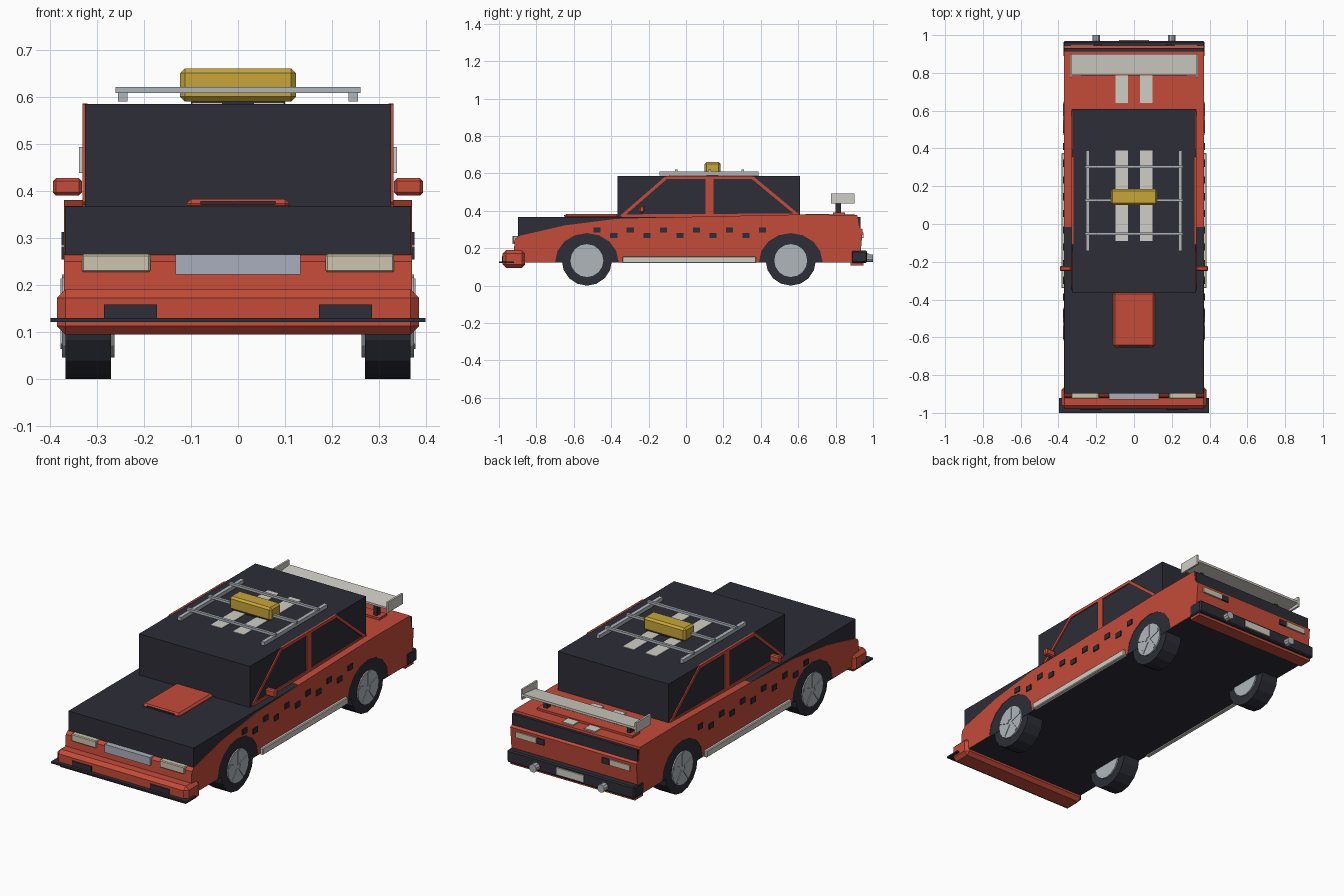
import bpy, bmesh, math
from mathutils import Matrix, Vector

if "Cube" in bpy.data.objects:
    bpy.data.objects.remove(bpy.data.objects["Cube"])


def material(name, r, g, b):
    m = bpy.data.materials.new(name)
    m.use_nodes = True
    m.diffuse_color = (r, g, b, 1)
    m.node_tree.nodes["Principled BSDF"].inputs["Base Color"].default_value = (r, g, b, 1)
    return m


RED = material("paint red", 0.55, 0.07, 0.04)
DARK = material("charcoal", 0.026, 0.027, 0.038)
WHITE = material("off white", 0.63, 0.62, 0.56)
CREAM = material("lamp cream", 0.62, 0.56, 0.43)
GREY = material("light metal", 0.43, 0.47, 0.50)
CHROME = material("grille metal", 0.40, 0.43, 0.51)
GOLD = material("sign gold", 0.58, 0.38, 0.04)


def finish(name, bm, mat):
    bmesh.ops.recalc_face_normals(bm, faces=bm.faces)
    me = bpy.data.meshes.new(name)
    bm.to_mesh(me)
    bm.free()
    me.materials.append(mat)
    ob = bpy.data.objects.new(name, me)
    bpy.context.collection.objects.link(ob)
    return ob


def box(name, mat, x, y, z, bevel=0):
    """Box from (low, high) ranges on each axis."""
    bm = bmesh.new()
    bmesh.ops.create_cube(bm, size=1)
    for v in bm.verts:
        v.co = Vector([(r[0] + r[1]) / 2 + c * (r[1] - r[0]) for c, r in zip(v.co, (x, y, z))])
    if bevel:
        bmesh.ops.bevel(bm, geom=bm.edges[:], offset=bevel, segments=1, affect='EDGES')
    return finish(name, bm, mat)


def pair(name, mat, x, y, z, bevel=0):
    box("left_" + name, mat, x, y, z, bevel)
    box("right_" + name, mat, (-x[1], -x[0]), y, z, bevel)


def prism(name, mat, profile, x0, x1):
    """Extrude a (y, z) outline between two x positions."""
    bm = bmesh.new()
    f = bm.faces.new([bm.verts.new((x0, y, z)) for y, z in profile])
    ext = bmesh.ops.extrude_face_region(bm, geom=[f])
    verts = [g for g in ext["geom"] if isinstance(g, bmesh.types.BMVert)]
    bmesh.ops.translate(bm, verts=verts, vec=(x1 - x0, 0, 0))
    return finish(name, bm, mat)


def cylinder(name, mat, centre, radius, depth, axis, sides):
    bm = bmesh.new()
    bmesh.ops.create_cone(bm, cap_ends=True, segments=sides, radius1=radius, radius2=radius, depth=depth)
    rot = Matrix.Rotation(math.pi / 2, 4, 'Y' if axis == 'X' else 'X')
    bmesh.ops.transform(bm, verts=bm.verts, matrix=Matrix.Translation(centre) @ rot)
    return finish(name, bm, mat)


# Red shell with wheel arches
AXLES = (-0.53, 0.56)
BASE = 0.126


def arch(yc):
    return [(yc + 0.17 * math.cos(a), BASE + 0.155 * math.sin(a))
            for a in [math.pi * i / 8 for i in range(9)]]


shell = [(-0.90, BASE), (-0.92, 0.19), (-0.915, 0.25), (-0.895, 0.265), (-0.65, 0.322),
         (-0.37, 0.357), (0.02, 0.368), (0.6, 0.38), (0.915, 0.378), (0.925, 0.312),
         (0.945, 0.30), (0.935, 0.19), (0.92, BASE)]
shell += arch(AXLES[1]) + arch(AXLES[0])
prism("body_shell", RED, shell, -0.37, 0.37)

# Dark inner body, bonnet and cabin
box("inner_body", DARK, (-0.368, 0.368), (-0.897, 0.932), (0.124, 0.367))
box("cabin", DARK, (-0.325, 0.325), (-0.365, 0.61), (0.36, 0.585))

# Window frames
frame = [((-0.345, 0.37), (-0.105, 0.578)), ((-0.105, 0.578), (0.355, 0.578)),
         ((0.355, 0.578), (0.60, 0.375)), ((-0.345, 0.373), (0.60, 0.378))]
for side, s in (("left", 1), ("right", -1)):
    for i, (p, q) in enumerate(frame):
        p, q = Vector(p), Vector(q)
        d = (q - p).normalized()
        n = Vector((-d.y, d.x)) * 0.008
        prism(f"{side}_window_frame_{i}", RED, [p + n, q + n, q - n, p - n], s * 0.32, s * 0.331)
pair("door_pillar", RED, (0.32, 0.331), (0.105, 0.147), (0.37, 0.58))

# Bonnet scoop
box("bonnet_scoop", RED, (-0.11, 0.11), (-0.65, -0.36), (0.36, 0.383), 0.01)
box("scoop_slot", DARK, (-0.08, 0.08), (-0.653, -0.64), (0.370, 0.377))

# Front end
box("front_bumper", RED, (-0.385, 0.385), (-0.98, -0.86), (0.095, 0.19), 0.018)
box("front_splitter", DARK, (-0.398, 0.398), (-1.0, -0.92), (0.121, 0.130))
pair("bumper_vent", DARK, (0.172, 0.285), (-0.985, -0.95), (0.121, 0.158))
pair("headlight", CREAM, (0.186, 0.332), (-0.925, -0.89), (0.227, 0.266), 0.004)
box("grille", CHROME, (-0.133, 0.133), (-0.928, -0.89), (0.222, 0.265))

# Rear end
box("rear_bumper", DARK, (-0.373, 0.373), (0.885, 0.968), (0.122, 0.187), 0.006)
box("rear_valance", RED, (-0.365, 0.365), (0.88, 0.95), (0.108, 0.124))
box("number_plate", WHITE, (-0.08, 0.08), (0.96, 0.975), (0.136, 0.174))
pair("tail_light", CREAM, (0.215, 0.335), (0.93, 0.95), (0.255, 0.285))
pair("reverse_light", DARK, (0.17, 0.213), (0.93, 0.949), (0.255, 0.285))
for side, s in (("left", 1), ("right", -1)):
    cylinder(side + "_exhaust", GREY, (s * 0.2, 0.965, 0.146), 0.021, 0.07, 'Y', 10)

# Side sills, mirrors and chequer squares
pair("sill", WHITE, (0.36, 0.385), (-0.34, 0.375), (0.12, 0.156), 0.004)
pair("mirror", RED, (0.332, 0.393), (-0.25, -0.222), (0.39, 0.427), 0.006)
for i in range(11):
    y = -0.475 + i * 0.0885
    z = 0.298 if i % 2 == 0 else 0.268
    pair(f"chequer_{i}", DARK, (0.367, 0.375), (y - 0.019, y + 0.019), (z - 0.014, z + 0.014))

# Stripes on roof and boot
pair("roof_stripe", WHITE, (0.033, 0.098), (-0.09, 0.39), (0.58, 0.588))
pair("boot_stripe", WHITE, (0.033, 0.098), (0.64, 0.90), (0.377, 0.384))

# Roof rack and sign
pair("rack_rail", GREY, (0.235, 0.255), (-0.142, 0.388), (0.590, 0.610))
for i, y in enumerate((-0.052, 0.126, 0.304)):
    box(f"rack_bar_{i}", GREY, (-0.26, 0.26), (y - 0.007, y + 0.007), (0.608, 0.621))
box("sign_base", DARK, (-0.1, 0.1), (0.11, 0.175), (0.583, 0.592))
box("roof_sign", GOLD, (-0.123, 0.123), (0.1, 0.185), (0.59, 0.66), 0.01)

# Rear spoiler
box("spoiler_base", RED, (-0.28, 0.28), (0.785, 0.85), (0.375, 0.39))
pair("spoiler_post", DARK, (0.235, 0.255), (0.80, 0.83), (0.385, 0.45))
prism("spoiler_blade", WHITE, [(0.79, 0.446), (0.9, 0.456), (0.9, 0.468), (0.79, 0.456)], -0.33, 0.33)
pair("spoiler_end", WHITE, (0.328, 0.338), (0.775, 0.9), (0.438, 0.493))

# Wheels
for end, y in zip(("front", "rear"), AXLES):
    for side, s in (("left", 1), ("right", -1)):
        tag = f"{end}_{side}_"
        cylinder(tag + "tyre", DARK, (s * 0.318, y, 0.134), 0.134, 0.097, 'X', 16)
        cylinder(tag + "hub", GREY, (s * 0.318, y, 0.134), 0.088, 0.112, 'X', 16)
        # Raised spokes
        for k in range(5):
            spoke = box(f"{tag}spoke_{k}", GREY, (-0.003, 0.003), (-0.009, 0.009), (0.012, 0.08))
            spoke.matrix_world = Matrix.Translation((s * 0.374, y, 0.134)) @ Matrix.Rotation(k * math.tau / 5, 4, 'X')
